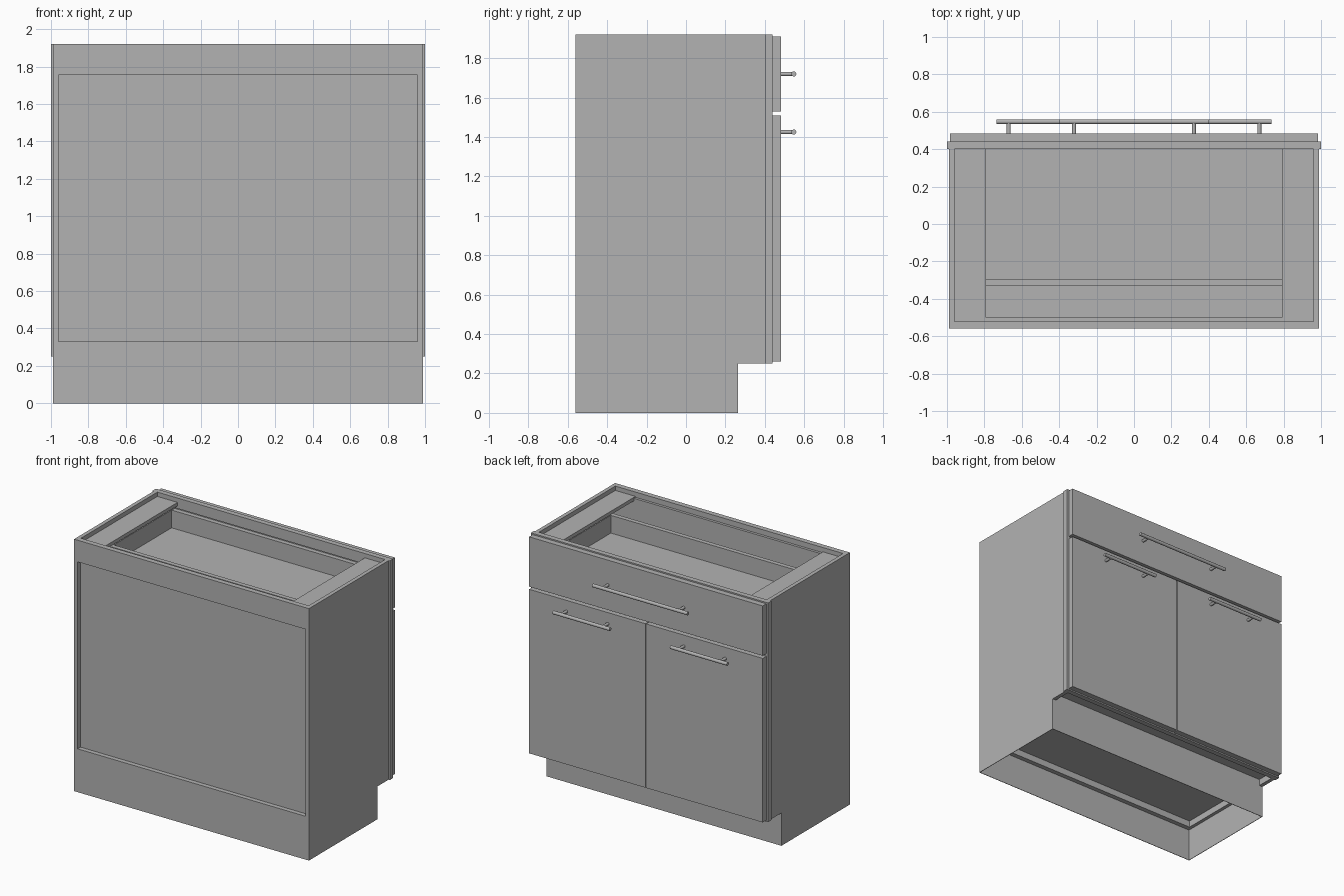
import bpy
import bmesh
from math import radians
from mathutils import Matrix, Vector

cube = bpy.data.objects.get("Cube")
if cube:
    bpy.data.objects.remove(cube)

grey = bpy.data.materials.new("light_grey")
grey.use_nodes = True
colour = (0.45, 0.45, 0.45, 1)
grey.diffuse_color = colour
grey.node_tree.nodes["Principled BSDF"].inputs["Base Color"].default_value = colour


def finish(name, bm):
    mesh = bpy.data.meshes.new(name)
    bm.to_mesh(mesh)
    bm.free()
    mesh.materials.append(grey)
    obj = bpy.data.objects.new(name, mesh)
    bpy.context.collection.objects.link(obj)
    return obj


def box(name, x, y, z):
    """Box spanning the given (low, high) range on each axis."""
    bm = bmesh.new()
    size = [b - a for a, b in (x, y, z)]
    mid = Vector([(a + b) / 2 for a, b in (x, y, z)])
    bmesh.ops.create_cube(bm, size=1, matrix=Matrix.Translation(mid) @ Matrix.Diagonal((*size, 1)))
    return finish(name, bm)


def pair(name, x, y, z):
    """Box on the left and its mirror on the right."""
    box("left_" + name, x, y, z)
    box("right_" + name, (-x[1], -x[0]), y, z)


def handle(name, x, z, half_length, half_spacing):
    """Round bar on two posts."""
    bm = bmesh.new()

    def rod(centre, axis, radius, length):
        turn = Matrix.Rotation(radians(90), 4, axis)
        bmesh.ops.create_cone(bm, cap_ends=True, segments=20, radius1=radius, radius2=radius,
                              depth=length, matrix=Matrix.Translation(centre) @ turn)

    rod((x, BAR_Y, z), 'Y', 0.013, half_length * 2)
    for side in (-1, 1):
        rod((x + side * half_spacing, (BAR_Y + DOOR_Y[1]) / 2, z), 'X', 0.011, BAR_Y - DOOR_Y[1])
    for face in bm.faces:
        face.smooth = len(face.verts) == 4
    for edge in bm.edges:
        edge.smooth = all(f.smooth for f in edge.link_faces)
    finish(name, bm)


TOP, KICK, INNER = 1.92, 0.25, 0.96
BACK, KICK_Y, BAR_Y = -0.56, 0.265, 0.547
FRAME_Y, DOOR_Y = (0.40, 0.44), (0.44, 0.483)
BACK_Y = (BACK, -0.52)
SKIN = 0.004

# Carcass sides, floor and open plinth
pair("side_panel", (INNER, 0.99), (BACK, FRAME_Y[0]), (KICK, TOP))
box("cabinet_floor", (-INNER, INNER), (-0.52, FRAME_Y[0]), (0.30, 0.33))
pair("plinth_side", (0.99 - SKIN, 0.99), (BACK, KICK_Y), (0, KICK))
box("plinth_back", (-0.99, 0.99), (BACK, BACK + SKIN), (0, KICK))
box("toe_kick", (-0.99, 0.99), (KICK_Y - SKIN, KICK_Y), (0, KICK))
box("toe_kick_top", (-INNER, INNER), (KICK_Y - SKIN, KICK_Y), (KICK, 0.30))

# Back rails and recessed panel
box("back_top_rail", (-INNER, INNER), BACK_Y, (1.755, TOP))
box("back_bottom_rail", (-INNER, INNER), BACK_Y, (KICK, 0.33))
box("back_panel", (-INNER, INNER), (-0.525, -0.50), (0.30, 1.88))

# Top side plates
pair("top_plate", (0.79, INNER), (BACK_Y[1], FRAME_Y[0]), (1.86, 1.887))

# Face frame
pair("frame_stile", (0.92, 1.0), FRAME_Y, (KICK, TOP))
for name, z in (("top", (1.84, TOP)), ("middle", (1.48, 1.56)), ("bottom", (KICK, 0.33))):
    box(name + "_frame_rail", (-0.92, 0.92), FRAME_Y, z)

# Drawer box
pair("drawer_side", (0.84, 0.875), (-0.33, 0.405), (1.62, 1.815))
box("drawer_back", (-0.84, 0.84), (-0.33, -0.295), (1.62, 1.815))
box("drawer_inner_front", (-0.84, 0.84), (0.40, 0.435), (1.62, 1.815))
box("drawer_bottom", (-0.84, 0.84), (-0.295, 0.40), (1.65, 1.68))

# Drawer front, doors and handles
box("drawer_front", (-0.985, 0.985), DOOR_Y, (1.53, 1.91))
pair("door", (0.003, 0.985), DOOR_Y, (0.26, 1.51))
handle("drawer_handle", 0, 1.72, 0.40, 0.32)
handle("left_door_handle", 0.495, 1.425, 0.24, 0.175)
handle("right_door_handle", -0.495, 1.425, 0.24, 0.175)
